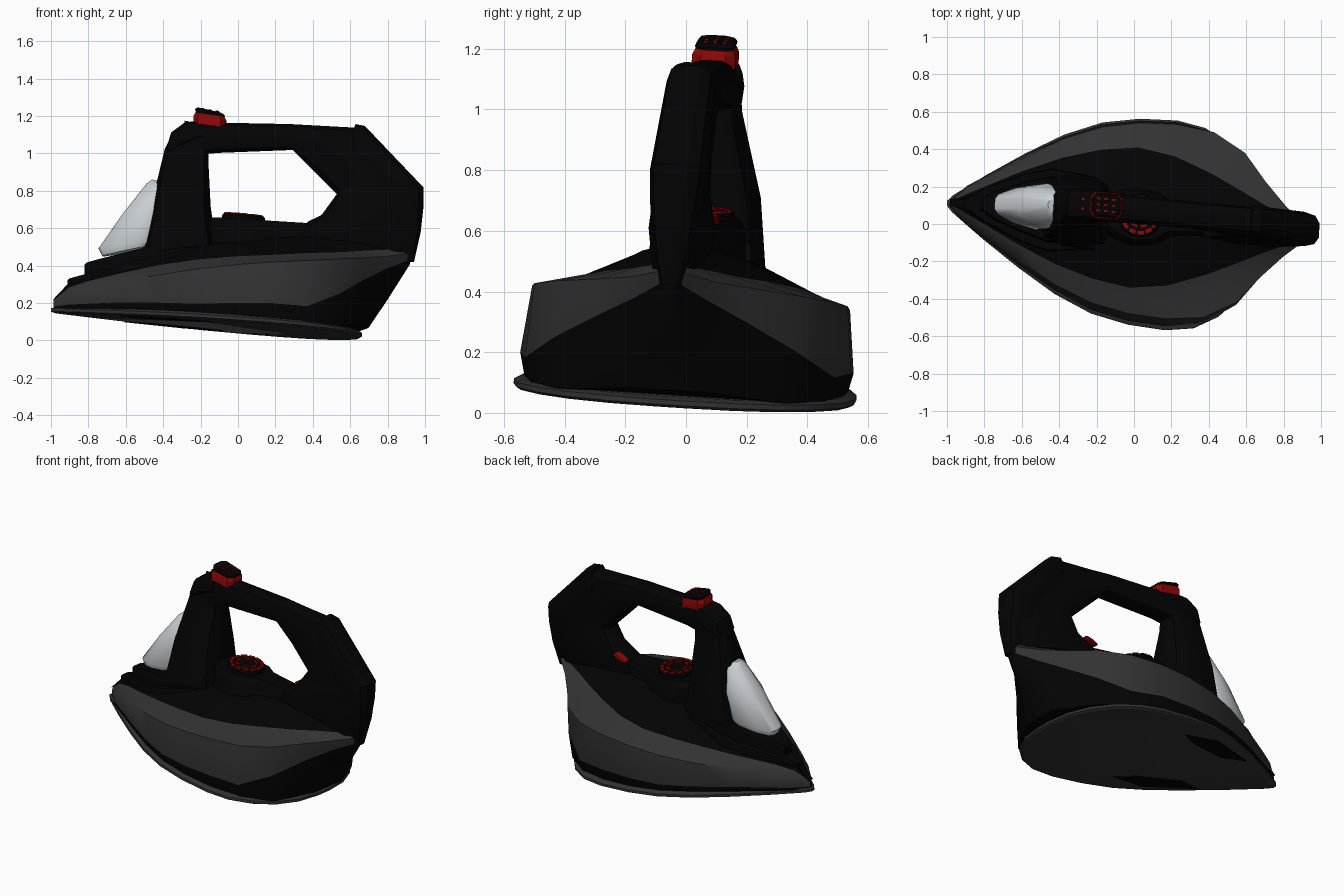
import bpy, bmesh, math

if "Cube" in bpy.data.objects:
    bpy.data.objects.remove(bpy.data.objects["Cube"], do_unlink=True)


def material(name, r, g, b):
    m = bpy.data.materials.new(name)
    m.use_nodes = True
    m.diffuse_color = (r, g, b, 1)
    m.node_tree.nodes["Principled BSDF"].inputs["Base Color"].default_value = (r, g, b, 1)
    return m


BLACK = material("black plastic", .001, .001, .001)
GREY = material("dark grey", .032, .032, .032)
RED = material("red", .25, .002, .002)
CLEAR = material("pale tank", .58, .62, .65)


# The iron rests slightly turned and tilted; x and z lie in its centre plane, v is sideways
def place(x, z, v):
    return (x + .06 * v, .034 - .094 * x + .065 * (z - .42) + v, z - .065 * v)


def loft(name, stations, mats, rule=None, mirror=True, angle=28):
    """Skin a row of rings; each ring is a half section that gets mirrored."""
    bm = bmesh.new()
    rings = []
    for half in stations:
        ring = list(half)
        if mirror:
            ring += [(x, z, -v) for x, z, v in reversed(half)]
        rings.append([bm.verts.new(place(*p)) for p in ring])
    n = len(rings[0])
    for a, b in zip(rings, rings[1:]):
        for j in range(n):
            k = (j + 1) % n
            f = bm.faces.new((a[j], a[k], b[k], b[j]))
            f.material_index = rule(min(j, n - 2 - j) if j < n - 1 else -1) if rule else 0
    bm.faces.new(rings[0])
    bm.faces.new(rings[-1])
    bmesh.ops.remove_doubles(bm, verts=bm.verts, dist=.0005)
    bmesh.ops.recalc_face_normals(bm, faces=bm.faces)
    mesh = bpy.data.meshes.new(name)
    bm.to_mesh(mesh)
    bm.free()
    for m in mats:
        mesh.materials.append(m)
    ob = bpy.data.objects.new(name, mesh)
    bpy.context.collection.objects.link(ob)
    bpy.ops.object.select_all(action='DESELECT')
    ob.select_set(True)
    bpy.context.view_layer.objects.active = ob
    bpy.ops.object.shade_smooth_by_angle(angle=math.radians(angle))


def layers(name, plan, height, steps, mat, cx=0):
    """Stack scaled copies of a plan outline; steps are (offset, scale)."""
    loft(name, [[(cx + (x - cx) * s, height(x) + o, v * s) for x, v in plan]
                for o, s in steps], [mat])


def disc(name, cx, r, z, steps, mat):
    plan = [(cx - r * math.cos(i * math.pi / 14), r * math.sin(i * math.pi / 14))
            for i in range(15)]
    layers(name, plan, lambda x: z - .08 * (x - cx), steps, mat, cx)


def plate(name, x, z, v, dx, dv, turn=0):
    c, s = math.cos(turn), math.sin(turn)
    corners = [(-dx, -dv), (dx, -dv), (dx, dv), (-dx, dv)]
    quad = [(x + a * c - b * s, v + a * s + b * c) for a, b in corners]
    loft(name, [[(p, z - .08 * (p - x) + o, q) for p, q in quad] for o in (-.003, .005)],
         [RED], mirror=False)


def sole_z(x):
    return .069 - .077 * x


# Soleplate
sole_plan = [(-1, .012), (-.97, .045), (-.8, .17), (-.6, .305), (-.4, .425), (-.2, .51),
             (0, .55), (.2, .56), (.35, .535), (.48, .46), (.58, .35), (.64, .21), (.66, .05)]
layers("soleplate", sole_plan, sole_z,
       [(0, .975), (.008, 1), (.024, 1), (.036, .96)], GREY)

# Dark recesses under the soleplate
recess = [(-.1, .36), (-.32, .385), (-.62, .24), (-.47, .2), (-.22, .28)]
for name, side in (("left", 1), ("right", -1)):
    loft("sole_recess_" + name,
         [[(x, sole_z(x) + o, v * side) for x, v in recess] for o in (-.004, .003)],
         [BLACK], mirror=False)

# Body: x, bottom (v, z), panel bottom (v, z), shoulder (v, z), panel top (v, z), deck z, crest z
body = [
    (-.985, .008, .165, .012, .18, .01, .2, .006, .215, .218, .22),
    (-.9, .09, .155, .1, .185, .085, .25, .05, .28, .30, .31),
    (-.8, .155, .15, .165, .185, .15, .27, .1, .31, .33, .35),
    (-.6, .28, .14, .295, .185, .275, .3, .2, .35, .38, .4),
    (-.4, .395, .125, .41, .175, .39, .325, .285, .385, .44, .49),
    (-.2, .48, .11, .495, .165, .47, .35, .345, .41, .48, .53),
    (0, .52, .1, .535, .165, .51, .37, .375, .425, .5, .555),
    (.2, .525, .085, .545, .165, .52, .385, .345, .435, .51, .565),
    (.4, .485, .07, .51, .15, .495, .395, .27, .45, .525, .565),
    (.57, .375, .055, .4, .225, .4, .41, .19, .46, .52, .555),
    (.69, .13, .075, .245, .31, .255, .425, .13, .472, .52, .55),
    (.8, .04, .225, .12, .375, .14, .44, .08, .48, .51, .54),
    (.92, .01, .41, .025, .43, .035, .465, .025, .49, .5, .51),
]
loft("body", [[(x, zb, b), (x, zp, p), (x, zs, s), (x, zt, t), (x, zd, t * .55), (x, zc, .02)]
              for x, b, zb, p, zp, s, zs, t, zt, zd, zc in body],
     [BLACK, GREY], lambda j: 1 if j in (1, 2) else 0, angle=42)

# Stepped deck in front of the handle, fading into the body behind
layers("deck_lower_step", [(-.91, .025), (-.8, .09), (-.6, .18), (-.45, .22), (-.2, .19)],
       lambda x: .33 + .22 * (x + .91), [(-.07, 1), (-.01, 1), (0, .98)], BLACK, -.4)
layers("deck_upper_step", [(-.82, .03), (-.75, .075), (-.6, .13), (-.45, .175), (-.15, .16)],
       lambda x: .415 + .22 * (x + .82), [(-.07, 1), (-.015, 1), (0, .97)], BLACK, -.4)


# Handle: each station runs from an outer to an inner point with a half width
def handle_ring(ox, oz, ix, iz, w):
    profile = [(0, .4), (.1, .82), (.35, 1), (.7, 1), (.92, .8), (1, .4)]
    return [(ox + (ix - ox) * t, oz + (iz - oz) * t, w * k) for t, k in profile]


handle = [
    (-.51, .46, -.12, .5, .19), (-.46, .72, -.15, .72, .16), (-.39, 1.02, -.16, .95, .085),
    (-.35, 1.1, -.16, 1, .078), (-.23, 1.165, -.1, 1.005, .075), (.28, 1.155, .29, 1.02, .07),
    (.64, 1.135, .4, .91, .075), (.8, .98, .53, .78, .08), (.97, .8, .45, .67, .085),
    (.95, .6, .34, .61, .1), (.9, .44, .26, .5, .08),
]
loft("handle", [handle_ring(*s) for s in handle], [BLACK])
cap = [(.63, 1.155, .61, 1.05, .065), (.68, 1.145, .6, .98, .08), (.99, .82, .74, .76, .092),
       (.99, .72, .77, .65, .085), (.975, .58, .83, .53, .065), (.94, .42, .87, .43, .035)]
loft("handle_rear_cap", [handle_ring(*s) for s in cap], [BLACK])
collar = [(-.38, 1.03, -.35, 1, .075), (-.355, 1.11, -.26, 1.03, .085),
          (-.28, 1.165, -.2, 1.05, .083), (-.2, 1.172, -.18, 1.06, .08)]
loft("handle_front_collar", [handle_ring(*s) for s in collar], [BLACK])

# Steam button
button = [(-.235, .035), (-.21, .07), (-.09, .07), (-.065, .04)]


def button_z(x):
    return 1.215 - .13 * (x + .15)


layers("steam_button_base", button, button_z,
       [(-.07, 1.02), (-.03, 1.02), (-.01, .9)], RED, -.15)
layers("steam_button_cap", button, lambda x: button_z(x) - .05 * (x + .15),
       [(-.015, .85), (.003, .92), (.014, .78)], BLACK, -.15)
for i in range(3):
    for j in (-1, 0, 1):
        plate("button_mark", -.19 + .04 * i, 1.235 - .007 * i, .032 * j, .009, .005)
for j in (-1, 1):
    plate("handle_mark", -.275, 1.167, .025 * j, .01, .006)

# Temperature dial on its pedestal
layers("dial_pedestal", [(-.16, .06), (-.11, .11), (0, .145), (.12, .13), (.2, .08), (.4, .06)],
       lambda x: .645 - .05 * x, [(-.14, 1.08), (-.03, 1.03), (0, .9)], BLACK, .03)
disc("temperature_dial", .03, .115, .642, [(-.03, 1), (.018, 1), (.026, .95)], BLACK)
for i in range(13):
    a = i * math.tau / 13
    plate("dial_mark", .03 + .094 * math.cos(a), .67 - .008 * math.cos(a), .094 * math.sin(a),
          .01, .017, a)
for i in range(6):
    a = i * math.tau / 6
    plate("dial_inner_mark", .03 + .06 * math.cos(a), .67 - .005 * math.cos(a),
          .06 * math.sin(a), .007, .022, a)

# Indicator lamp beside the lower rear corner of the handle opening
loft("indicator_lamp", [[(.41 + s * .045 * math.cos(a),
                          .645 + s * (.012 * math.sin(a) + .015 * math.cos(a)), d)
                         for a in [i * math.tau / 12 for i in range(12)]]
                        for d, s in ((.05, 1), (.095, 1), (.1, .7))],
     [RED], mirror=False)

# Water tank window: front x, back x, front z, back z, half width
tank = [(-.725, -.42, .45, .51, .105), (-.745, -.4, .49, .53, .118),
        (-.615, -.39, .675, .7, .122), (-.49, -.38, .835, .83, .07), (-.46, -.39, .86, .84, .035)]
section = [(0, .22), (.05, .45), (.3, .8), (.65, 1), (.88, .85), (1, .5)]
loft("water_tank", [[(f + (b - f) * t, zf + (zb - zf) * t, w * k) for t, k in section]
                    for f, b, zf, zb, w in tank], [CLEAR], angle=40)
